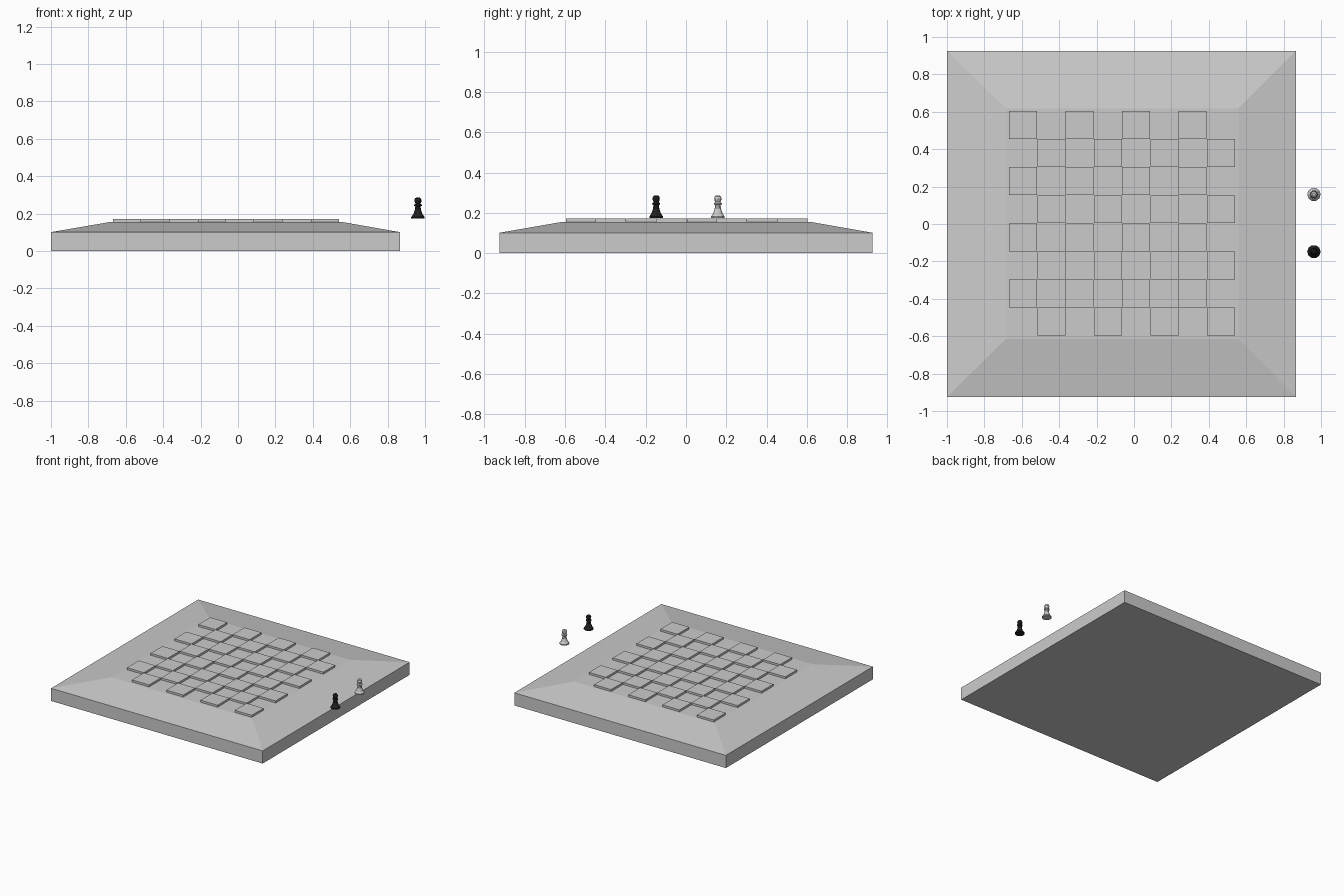
import bpy, bmesh, math

if "Cube" in bpy.data.objects:
    bpy.data.objects.remove(bpy.data.objects["Cube"])


def material(name, v):
    m = bpy.data.materials.new(name)
    m.diffuse_color = (v, v, v, 1)
    m.use_nodes = True
    m.node_tree.nodes["Principled BSDF"].inputs["Base Color"].default_value = m.diffuse_color
    return m


GREY = material("board grey", 0.60)
WHITE = material("pale piece", 0.60)
BLACK = material("dark piece", 0.015)


def finish(bm, name, mat):
    bmesh.ops.recalc_face_normals(bm, faces=bm.faces)
    me = bpy.data.meshes.new(name)
    bm.to_mesh(me)
    bm.free()
    me.materials.append(mat)
    ob = bpy.data.objects.new(name, me)
    bpy.context.collection.objects.link(ob)
    return ob


def loft(bm, rings):
    for a, b in zip(rings, rings[1:]):
        n = len(a)
        for i in range(n):
            bm.faces.new((a[i], a[(i + 1) % n], b[(i + 1) % n], b[i]))
    bm.faces.new(rings[0][::-1])
    bm.faces.new(rings[-1])


def box_ring(bm, x0, x1, y0, y1, z):
    return [bm.verts.new((x, y, z)) for x, y in ((x0, y0), (x1, y0), (x1, y1), (x0, y1))]


# board: slab with sloping borders
bm = bmesh.new()
loft(bm, [box_ring(bm, -1, 0.866, -0.926, 0.926, 0),
          box_ring(bm, -1, 0.866, -0.926, 0.926, 0.101),
          box_ring(bm, -0.685, 0.558, -0.615, 0.617, 0.155)])
finish(bm, "board", GREY)

# raised squares on alternate cells
bm = bmesh.new()
P = 0.151
for r in range(8):
    for c in range(8):
        if (r + c) % 2 == 0:
            x, y = -0.668 + c * P, 0.604 - r * 0.1502
            loft(bm, [box_ring(bm, x, x + 0.150, y - 0.149, y, z) for z in (0.15, 0.171)])
finish(bm, "raised_squares", GREY)

# pawns: lathed profile (radius, height)
PROFILE = [(0.036, 0), (0.036, 0.008), (0.029, 0.017), (0.024, 0.024), (0.017, 0.045),
           (0.014, 0.064), (0.021, 0.068), (0.021, 0.073), (0.013, 0.079),
           (0.018, 0.089), (0.019, 0.097), (0.016, 0.107), (0.008, 0.113)]


def pawn(name, y, mat, sides=10):
    bm = bmesh.new()
    loft(bm, [[bm.verts.new((0.962 + r * math.cos(math.tau * i / sides),
                             y + r * math.sin(math.tau * i / sides), 0.174 + h))
               for i in range(sides)] for r, h in PROFILE])
    finish(bm, name, mat)


pawn("pale_pawn", 0.158, WHITE)
pawn("dark_pawn", -0.148, BLACK)
